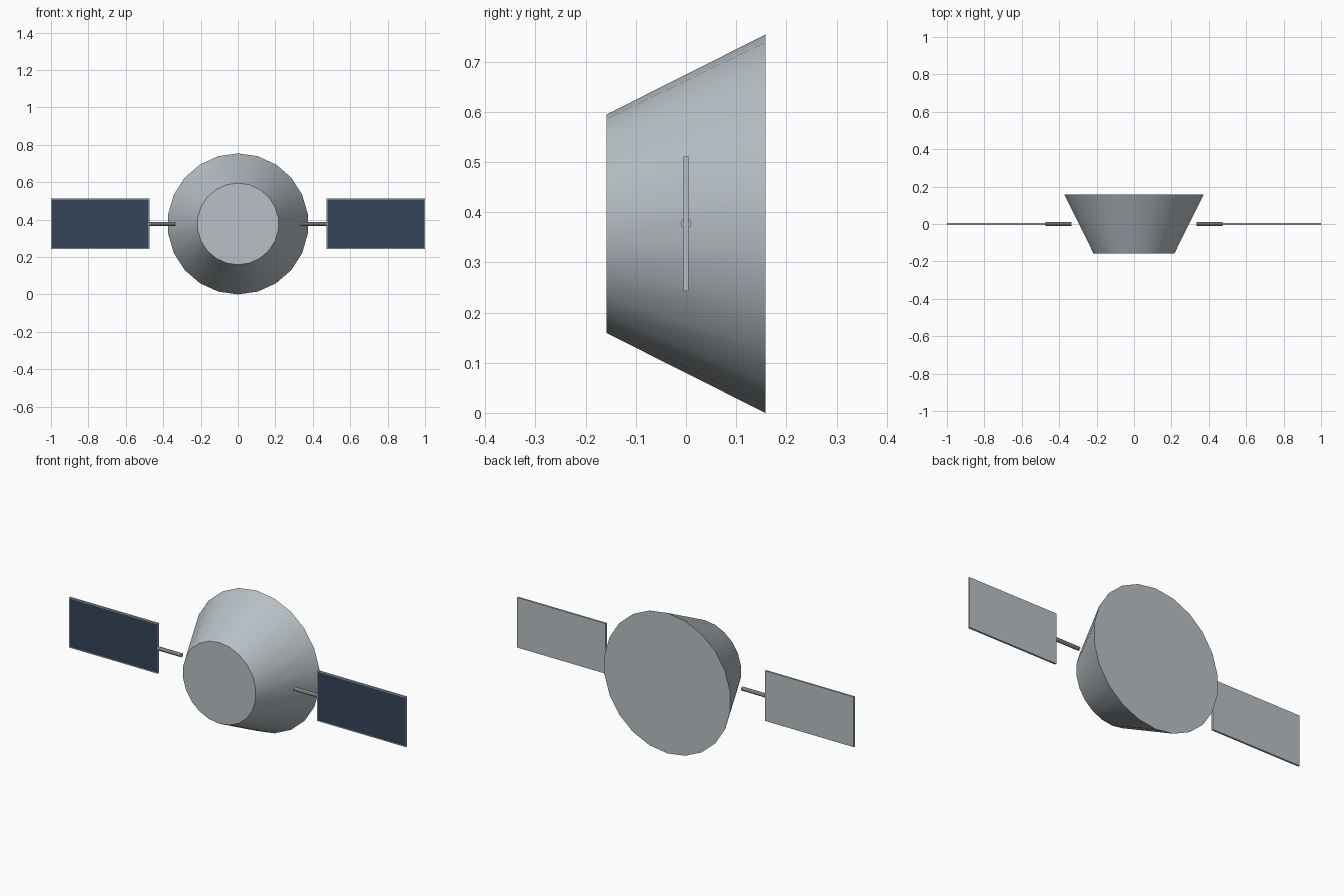
import bpy
import bmesh
from math import radians
from mathutils import Matrix, Vector

cube = bpy.data.objects.get("Cube")
if cube:
    bpy.data.objects.remove(cube, do_unlink=True)

AXIS_Z = 0.377


def material(name, colour):
    mat = bpy.data.materials.new(name)
    mat.use_nodes = True
    mat.diffuse_color = colour
    mat.node_tree.nodes["Principled BSDF"].inputs["Base Color"].default_value = colour
    return mat


grey = material("hull grey", (0.48, 0.53, 0.56, 1))
navy = material("solar navy", (0.034, 0.058, 0.1, 1))


def add_object(name, bm, mats, location, smooth=False):
    mesh = bpy.data.meshes.new(name)
    bm.to_mesh(mesh)
    bm.free()
    for mat in mats:
        mesh.materials.append(mat)
    obj = bpy.data.objects.new(name, mesh)
    obj.location = location
    bpy.context.collection.objects.link(obj)
    if smooth:
        bpy.ops.object.select_all(action='DESELECT')
        obj.select_set(True)
        bpy.context.view_layer.objects.active = obj
        bpy.ops.object.shade_smooth_by_angle(angle=radians(30))
    return obj


def add_cone(name, sides, r1, r2, length, turn, location):
    bm = bmesh.new()
    bmesh.ops.create_cone(bm, cap_ends=True, segments=sides, radius1=r1,
                          radius2=r2, depth=length, matrix=turn)
    return add_object(name, bm, [grey], location, smooth=True)


# Tapered hull: narrow end at the front, a vertex at the top
add_cone("hull", 22, 0.218, 0.377, 0.316,
         Matrix.Rotation(radians(-90), 4, 'X'), (0, 0, AXIS_Z))

for side, sign in (("left", 1), ("right", -1)):
    # Thin strut between hull and panel
    add_cone(side + "_strut", 10, 0.0105, 0.0105, 0.14,
             Matrix.Rotation(radians(90), 4, 'Y'), (sign * 0.404, 0, AXIS_Z))

    # Solar panel with a framed dark front face
    bm = bmesh.new()
    bmesh.ops.create_cube(bm, size=1)
    bmesh.ops.scale(bm, vec=Vector((0.526, 0.01, 0.269)), verts=bm.verts)
    bm.normal_update()
    front = next(f for f in bm.faces if f.normal.y < -0.9)
    bmesh.ops.inset_individual(bm, faces=[front], thickness=0.007)
    front.material_index = 1
    add_object(side + "_solar_panel", bm, [grey, navy], (sign * 0.737, 0, AXIS_Z))
